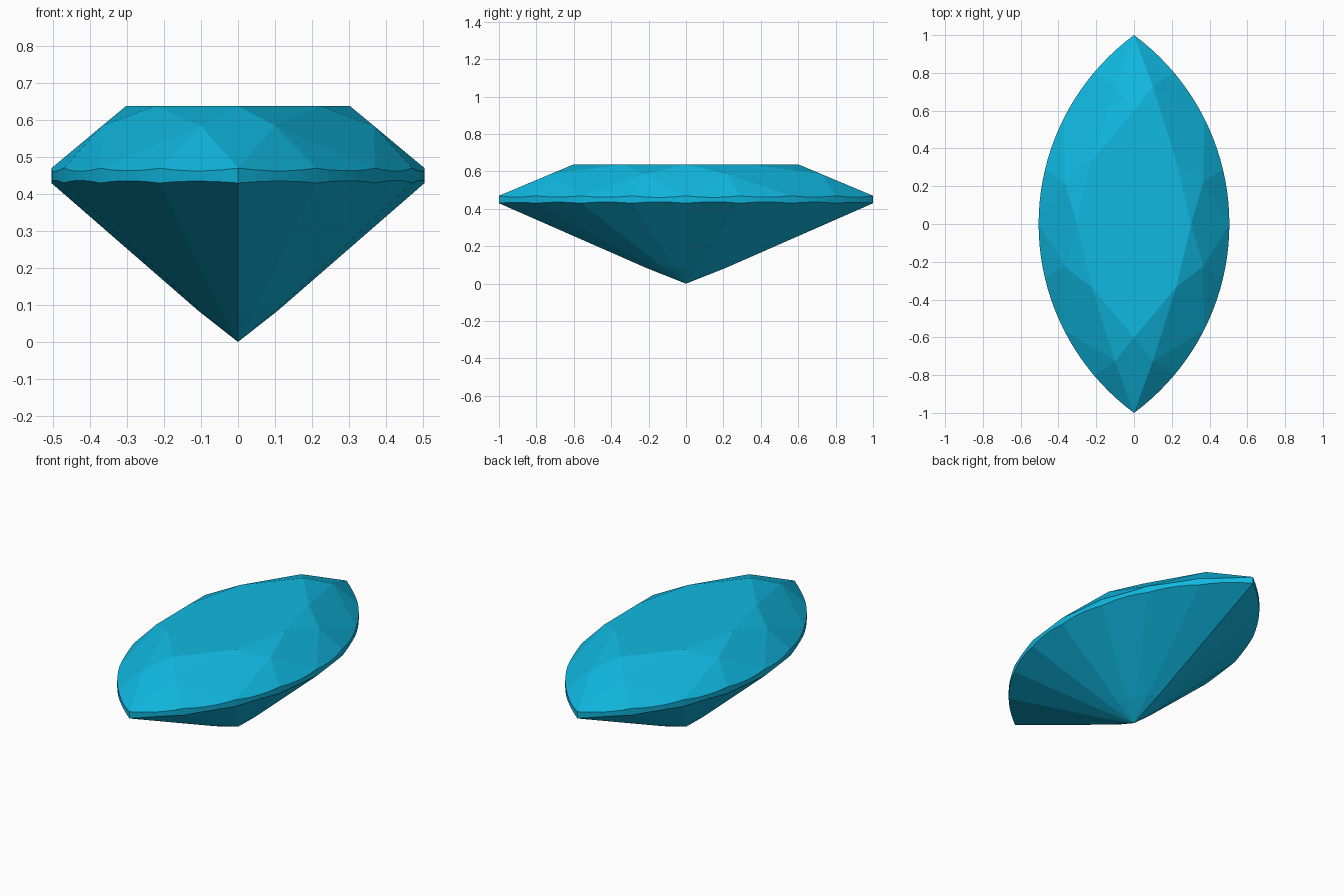
import bpy, bmesh, math
from mathutils import Vector

if "Cube" in bpy.data.objects:
    bpy.data.objects.remove(bpy.data.objects["Cube"])

HALF_W = 0.505                      # half width; half length is 1
R = (1 + HALF_W ** 2) / (2 * HALF_W)
SPAN = math.asin(1 / R)             # arc from the wide side to the tip
Z_TABLE, Z_TOP, Z_BOT = 0.638, 0.47, 0.43
STEPS = 5                           # girdle steps per facet


def rim(k, z):
    """Point on the marquise outline, k = 0 (side) to 4 (tip)."""
    a = SPAN * k / 4
    return Vector((max(R * math.cos(a) - (R - HALF_W), 0), R * math.sin(a), z))


def on_plane(p, a, b, c):
    """Move p vertically onto the plane through a, b, c."""
    n = (b - a).cross(c - a)
    z = a.z - (n.x * (p.x - a.x) + n.y * (p.y - a.y)) / n.z
    return Vector((p.x, p.y, z))


def scaled(p, s, z):
    return Vector((p.x * s, p.y * s, z))


# One quarter of the stone
quarter = [Vector((0, 0, 0))]                                         # culet
quarter += [scaled(rim(k, 0), 0.6, Z_TABLE) for k in (0, 2, 4)]       # table
stars = [Vector((0.367, 0.223, 0.585)), Vector((0.1, 0.726, 0.585))]  # star tips
quarter += stars
quarter += [scaled(rim(k, 0), 0.212, 0.084) for k in range(5)]        # culet ring

# Scalloped girdle: outline points dropped onto the crown and pavilion planes
for k in range(4):
    top = (rim(k, Z_TOP), rim(k + 1, Z_TOP), stars[k // 2])
    bot = (rim(k, Z_BOT), rim(k + 1, Z_BOT), scaled(rim(k, 0), 0.212, 0.084))
    for i in range(STEPS + 1):
        p = rim(k + i / STEPS, 0)
        quarter += [on_plane(p, *top), on_plane(p, *bot)]

# Mirror to four quarters and wrap in flat facets
points = {(round(p.x * sx, 5) + 0.0, round(p.y * sy, 5) + 0.0, round(p.z, 5))
          for p in quarter for sx in (1, -1) for sy in (1, -1)}
bm = bmesh.new()
for co in sorted(points):
    bm.verts.new(co)
bmesh.ops.convex_hull(bm, input=bm.verts[:])
bmesh.ops.delete(bm, geom=[v for v in bm.verts if not v.link_faces], context='VERTS')
bmesh.ops.dissolve_limit(bm, angle_limit=math.radians(0.3),
                         verts=bm.verts[:], edges=bm.edges[:])
bmesh.ops.recalc_face_normals(bm, faces=bm.faces[:])

mesh = bpy.data.meshes.new("marquise_gem")
bm.to_mesh(mesh)
bm.free()
gem = bpy.data.objects.new("marquise_gem", mesh)
bpy.context.collection.objects.link(gem)

# Cyan gem colour
mat = bpy.data.materials.new("cyan_gem")
mat.diffuse_color = (0.005, 0.48, 0.75, 1)
mat.use_nodes = True
mat.node_tree.nodes["Principled BSDF"].inputs["Base Color"].default_value = mat.diffuse_color
mesh.materials.append(mat)
